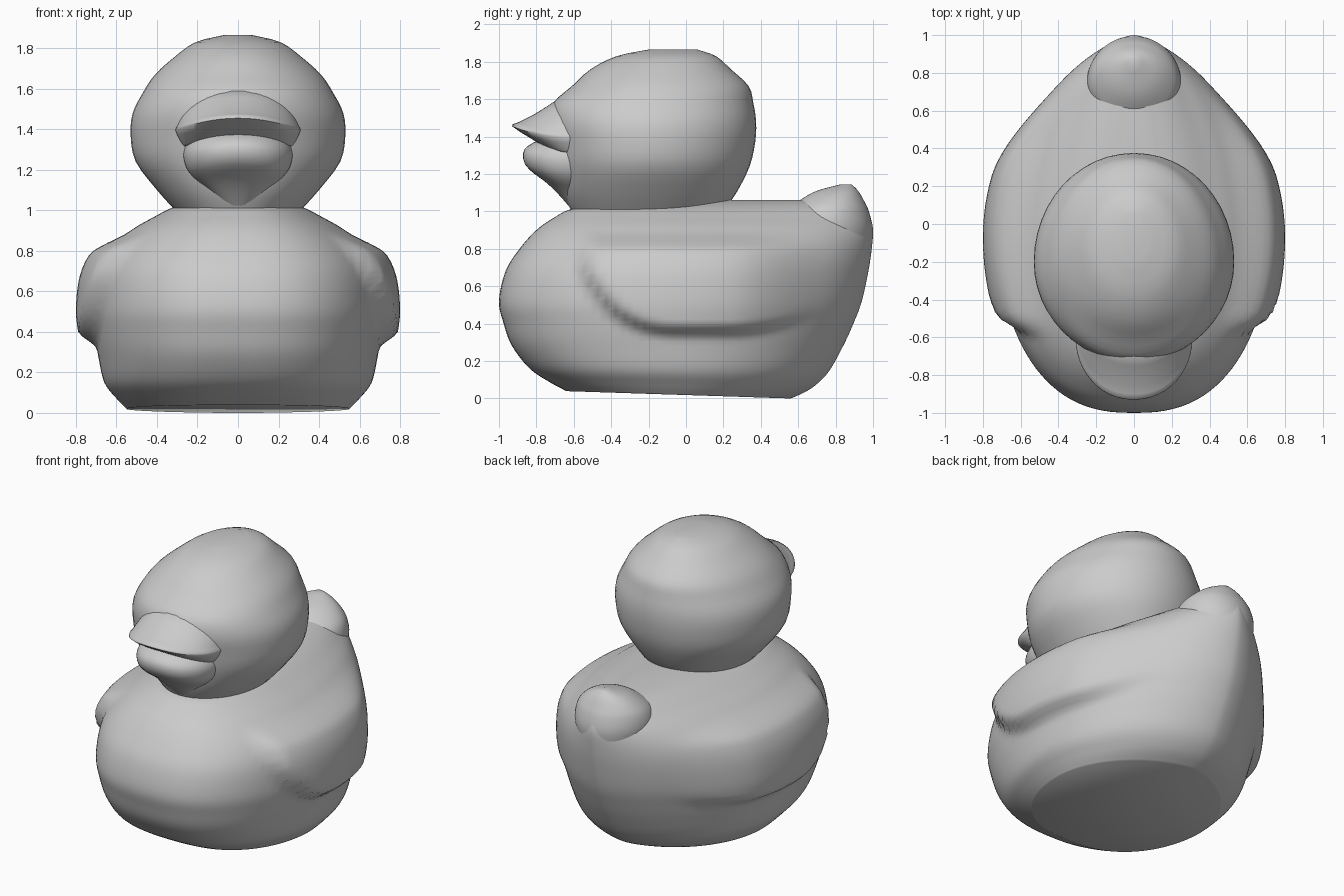
import bpy, math

if "Cube" in bpy.data.objects:
    bpy.data.objects.remove(bpy.data.objects["Cube"])


def smooth(t):
    t = max(0.0, min(1.0, t))
    return t * t * (3 - 2 * t)


def resample(rows, n):
    """Catmull-Rom through the rows of ring parameters."""
    out = []
    for i in range(len(rows) - 1):
        a, b, c, d = (rows[max(0, min(len(rows) - 1, i + k))] for k in (-1, 0, 1, 2))
        for s in range(n):
            t = s / n
            out.append([0.5 * (2 * q + (r - p) * t + (2 * p - 5 * q + 4 * r - u) * t ** 2
                               + (3 * q - p - 3 * r + u) * t ** 3)
                        for p, q, r, u in zip(a, b, c, d)])
    out.append(list(rows[-1]))
    return out


def loft(name, rows, pf, pb, segs=48, sub=3, tweak=None, angle=45):
    """Stack of egg-shaped rings: (z, front y, back y, half width, y of widest point)."""
    verts, faces = [], []
    rings = resample(rows, sub)
    for z, f, b, w, yc in rings:
        for k in range(segs):
            t = 2 * math.pi * k / segs
            s, c = math.sin(t), math.cos(t)
            p = pf if c > 0 else pb
            x = math.copysign(w * abs(s) ** p, s)
            y = yc - (yc - f) * c if c > 0 else yc - (b - yc) * c
            v = (x, y, z)
            verts.append(tweak(*v) if tweak else v)
    for r in range(len(rings) - 1):
        for k in range(segs):
            n = (k + 1) % segs
            faces.append((r * segs + k, r * segs + n, (r + 1) * segs + n, (r + 1) * segs + k))
    faces.append(tuple(reversed(range(segs))))
    faces.append(tuple(range(len(verts) - segs, len(verts))))
    me = bpy.data.meshes.new(name)
    me.from_pydata(verts, [], faces)
    me.update()
    ob = bpy.data.objects.new(name, me)
    bpy.context.collection.objects.link(ob)
    bpy.ops.object.select_all(action='DESELECT')
    ob.select_set(True)
    bpy.context.view_layer.objects.active = ob
    bpy.ops.object.shade_smooth_by_angle(angle=math.radians(angle))
    return ob


def wings(x, y, z):
    """Push the folded wings out of the body sides and tilt the base."""
    low = 0.35
    if y < 0:
        low += 0.3 * (min(-y, .6) / 0.53) ** 3
    elif y > 0.2:
        low += 0.08 * ((y - 0.2) / 0.45) ** 2
    m = (smooth((z - low) / 0.09 + 0.4) * smooth((0.9 - z) / 0.12)
         * smooth((y + 0.6) / 0.11) * smooth((0.75 - y) / 0.5))
    if abs(x) > 0.2:
        x += math.copysign(0.08 * m, x)
    z -= 0.02 * (y / 0.6) * smooth((0.2 - z) / 0.2)
    return x, y, max(z, 0.0)


def droop(x, y, z):
    return x, y, z - 0.05 * (x / 0.28) ** 2


# Body
loft("body", [
    (.018, -.64, .56, .55, -.05),
    (.07, -.73, .67, .60, -.05),
    (.15, -.83, .765, .66, -.05),
    (.28, -.93, .84, .69, -.06),
    (.40, -.975, .895, .71, -.07),
    (.52, -1.0, .94, .72, -.07),
    (.68, -.965, .975, .70, -.07),
    (.80, -.89, .993, .64, -.07),
    (.90, -.80, 1.0, .53, -.08),
    (.97, -.70, .985, .41, -.10),
    (1.015, -.60, .96, .32, -.10),
    (1.045, -.35, .90, .22, .0),
    (1.06, .0, .80, .10, .3)], .8, 1.22, segs=112, sub=5, tweak=wings)

# Upturned tail
loft("tail", [
    (.75, .40, .97, .22, .7),
    (.90, .48, .995, .25, .74),
    (1.0, .54, .978, .235, .76),
    (1.06, .61, .95, .19, .79),
    (1.11, .70, .92, .12, .82),
    (1.145, .83, .885, .03, .86)], 1, 1, sub=4)

# Head
loft("head", [
    (1.0, -.61, .20, .31, -.2),
    (1.10, -.66, .27, .40, -.2),
    (1.24, -.69, .34, .505, -.2),
    (1.37, -.71, .37, .53, -.2),
    (1.48, -.73, .375, .52, -.2),
    (1.58, -.71, .36, .47, -.2),
    (1.67, -.61, .335, .41, -.18),
    (1.76, -.51, .24, .31, -.15),
    (1.83, -.37, .16, .21, -.12),
    (1.865, -.20, .06, .07, -.08)], .98, .98)

# Upper beak, flared to a lip
loft("upper_beak", [
    (1.36, -.78, -.45, .27, -.6),
    (1.39, -.83, -.45, .285, -.6),
    (1.455, -.93, -.45, .31, -.6),
    (1.475, -.90, -.45, .30, -.6),
    (1.52, -.81, -.45, .28, -.58),
    (1.59, -.70, -.45, .22, -.56)], .95, 1, sub=2, tweak=droop, angle=60)

# Lower beak, tapering into the throat
loft("lower_beak", [
    (1.02, -.62, -.45, .08, -.55),
    (1.10, -.69, -.45, .13, -.6),
    (1.16, -.755, -.45, .19, -.6),
    (1.20, -.81, -.45, .225, -.6),
    (1.25, -.86, -.45, .255, -.6),
    (1.31, -.872, -.45, .27, -.6),
    (1.35, -.845, -.45, .265, -.6),
    (1.38, -.79, -.45, .25, -.6)], .9, 1, sub=2, tweak=droop)
